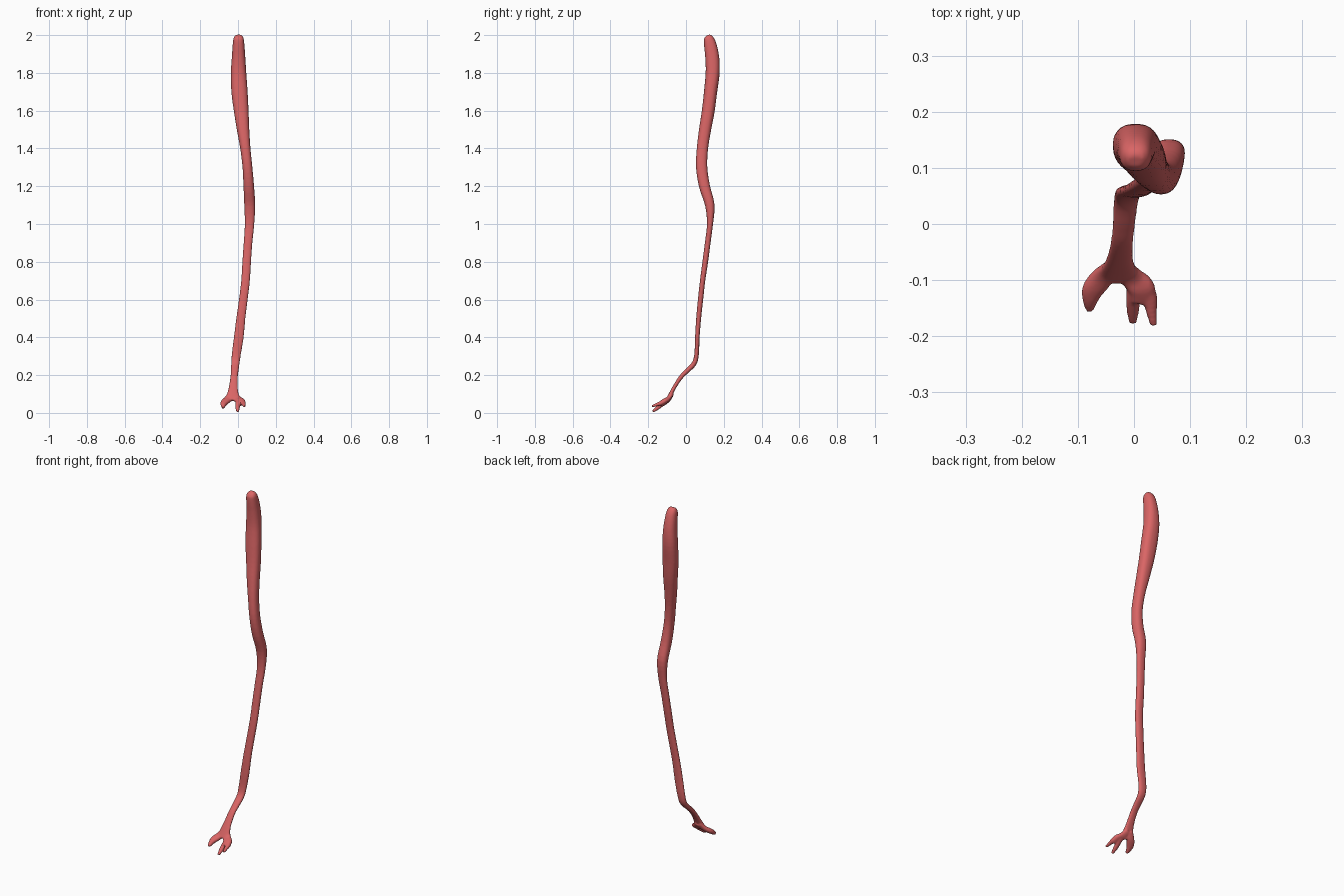
import bpy, bmesh, math
from mathutils import Vector

mat = bpy.data.materials.new("muscle red")
mat.diffuse_color = (0.70, 0.13, 0.13, 1)


def catmull(p0, p1, p2, p3, t):
    return [0.5 * (2 * b + (c - a) * t + (2 * a - 5 * b + 4 * c - d) * t * t
                   + (3 * b - a - 3 * c + d) * t ** 3)
            for a, b, c, d in zip(p0, p1, p2, p3)]


def tube(bm, stations, steps=4, sides=20):
    """Loft closed flattened rings; a station is x, y, z, half width, half thickness."""
    n = len(stations)
    rows = []
    for i in range(n - 1):
        four = [stations[min(max(k, 0), n - 1)] for k in range(i - 1, i + 3)]
        rows += [catmull(*four, s / steps) for s in range(steps)]
    rows.append(stations[-1])
    rings = []
    for i, r in enumerate(rows):
        a, b = rows[max(i - 1, 0)], rows[min(i + 1, len(rows) - 1)]
        t = (Vector(b[:3]) - Vector(a[:3])).normalized()
        across = Vector((1, 0, 0))
        across = (across - across.dot(t) * t).normalized()
        depth = t.cross(across)
        ring = []
        for k in range(sides):
            ang = 2 * math.pi * k / sides
            c, s = math.cos(ang), math.sin(ang)
            u = math.copysign(abs(c) ** 0.85, c) * r[3]
            v = math.copysign(abs(s) ** 0.85, s) * r[4]
            ring.append(bm.verts.new(Vector(r[:3]) + across * u + depth * v))
        rings.append(ring)
    for p, q in zip(rings, rings[1:]):
        for k in range(sides):
            j = (k + 1) % sides
            bm.faces.new((p[k], p[j], q[j], q[k]))
    bm.faces.new(rings[0][::-1])
    bm.faces.new(rings[-1])


bm = bmesh.new()

# belly and long tendon, top to bottom
tube(bm, [
    (0.003, 0.112, 1.998, 0.014, 0.012),
    (0.003, 0.118, 1.985, 0.026, 0.025),
    (0.003, 0.128, 1.95, 0.031, 0.033),
    (0.003, 0.139, 1.88, 0.036, 0.037),
    (0.003, 0.141, 1.80, 0.041, 0.037),
    (0.008, 0.130, 1.70, 0.043, 0.035),
    (0.017, 0.118, 1.60, 0.039, 0.034),
    (0.027, 0.101, 1.50, 0.033, 0.032),
    (0.039, 0.087, 1.40, 0.027, 0.030),
    (0.050, 0.083, 1.30, 0.026, 0.030),
    (0.057, 0.098, 1.20, 0.028, 0.029),
    (0.062, 0.126, 1.10, 0.029, 0.025),
    (0.061, 0.127, 1.00, 0.025, 0.016),
    (0.053, 0.115, 0.90, 0.023, 0.015),
    (0.046, 0.102, 0.80, 0.023, 0.015),
    (0.040, 0.088, 0.70, 0.023, 0.014),
    (0.028, 0.077, 0.60, 0.023, 0.014),
    (0.015, 0.067, 0.50, 0.024, 0.013),
    (0.004, 0.060, 0.40, 0.026, 0.012),
    (-0.009, 0.056, 0.31, 0.024, 0.012),
    (-0.014, 0.042, 0.26, 0.022, 0.013),
    (-0.018, 0.000, 0.217, 0.020, 0.012),
    (-0.021, -0.030, 0.185, 0.020, 0.011),
    (-0.025, -0.062, 0.135, 0.024, 0.010),
    (-0.028, -0.088, 0.085, 0.034, 0.011),
    (-0.030, -0.100, 0.066, 0.030, 0.010)])

# outer slip of the forked end
tube(bm, [
    (-0.032, -0.074, 0.100, 0.020, 0.010),
    (-0.053, -0.092, 0.073, 0.021, 0.013),
    (-0.072, -0.115, 0.055, 0.020, 0.014),
    (-0.078, -0.135, 0.041, 0.014, 0.012),
    (-0.079, -0.154, 0.027, 0.007, 0.007)])

# inner slip, which splits again into two tips
tube(bm, [
    (-0.024, -0.074, 0.100, 0.020, 0.010),
    (-0.003, -0.096, 0.073, 0.022, 0.012),
    (0.014, -0.115, 0.062, 0.024, 0.014),
    (0.015, -0.138, 0.046, 0.022, 0.012)])
tube(bm, [
    (0.014, -0.105, 0.066, 0.015, 0.011),
    (0.027, -0.128, 0.054, 0.014, 0.012),
    (0.031, -0.155, 0.044, 0.010, 0.009),
    (0.035, -0.181, 0.035, 0.006, 0.006)])
tube(bm, [
    (0.002, -0.105, 0.062, 0.015, 0.011),
    (-0.001, -0.132, 0.042, 0.013, 0.012),
    (-0.002, -0.155, 0.023, 0.011, 0.010),
    (-0.002, -0.176, 0.007, 0.007, 0.006)])

bmesh.ops.recalc_face_normals(bm, faces=bm.faces)
mesh = bpy.data.meshes.new("muscle_strand")
bm.to_mesh(mesh)
bm.free()
mesh.materials.append(mat)
obj = bpy.data.objects.new("muscle_strand", mesh)
bpy.context.collection.objects.link(obj)

# fuse the parts into one soft skin
fuse = obj.modifiers.new("fuse", 'REMESH')
fuse.mode = 'VOXEL'
fuse.voxel_size = 0.004
fuse.use_smooth_shade = True
soft = obj.modifiers.new("soften", 'SMOOTH')
soft.factor = 0.5
soft.iterations = 5
